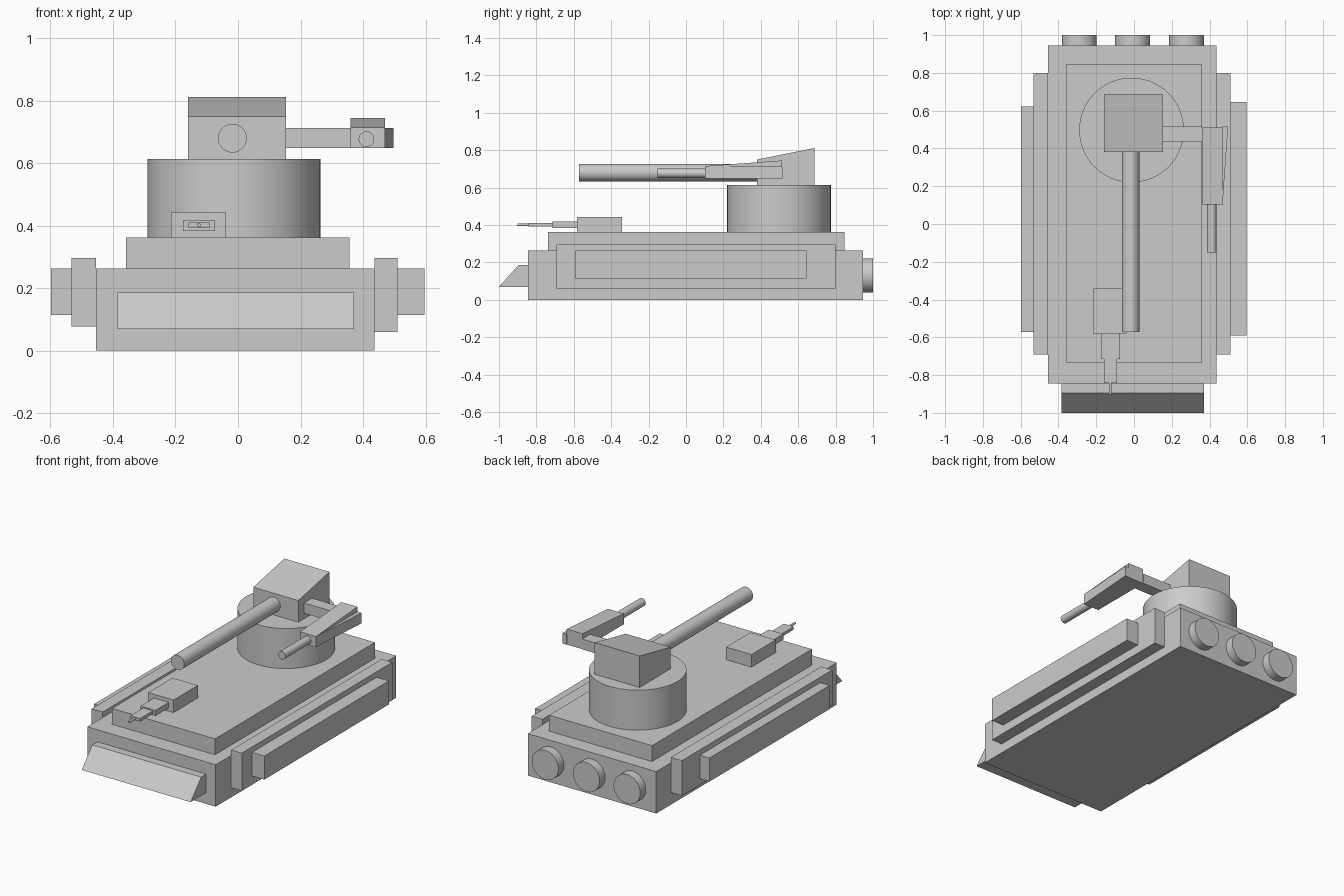
import bpy, bmesh, math
from mathutils import Matrix, Vector

cube = bpy.data.objects.get("Cube")
if cube:
    bpy.data.objects.remove(cube, do_unlink=True)

grey = bpy.data.materials.new("plain_grey")
grey.use_nodes = True
colour = (0.6, 0.6, 0.6, 1)
grey.diffuse_color = colour
grey.node_tree.nodes["Principled BSDF"].inputs["Base Color"].default_value = colour


def finish(name, bm, smooth=False):
    bmesh.ops.recalc_face_normals(bm, faces=bm.faces[:])
    mesh = bpy.data.meshes.new(name)
    bm.to_mesh(mesh)
    bm.free()
    mesh.materials.append(grey)
    obj = bpy.data.objects.new(name, mesh)
    bpy.context.collection.objects.link(obj)
    if smooth:
        bpy.ops.object.select_all(action="DESELECT")
        obj.select_set(True)
        bpy.context.view_layer.objects.active = obj
        bpy.ops.object.shade_smooth_by_angle(angle=math.radians(35))
    return obj


def box(name, x, y, z):
    """Box given by its (low, high) extent on each axis."""
    bm = bmesh.new()
    bmesh.ops.create_cube(bm, size=1)
    for v in bm.verts:
        v.co = [r[0] if c < 0 else r[1] for c, r in zip(v.co, (x, y, z))]
    return finish(name, bm)


def prism(name, profile, axis, low, high):
    """Extrude a 2D profile along x (points are y, z) or z (points are x, y)."""
    bm = bmesh.new()
    place = (lambda a, b: (low, a, b)) if axis == "x" else (lambda a, b: (a, b, low))
    face = bm.faces.new([bm.verts.new(place(a, b)) for a, b in profile])
    out = bmesh.ops.extrude_face_region(bm, geom=[face])
    d = high - low
    step = Vector((d, 0, 0)) if axis == "x" else Vector((0, 0, d))
    verts = [g for g in out["geom"] if isinstance(g, bmesh.types.BMVert)]
    bmesh.ops.translate(bm, verts=verts, vec=step)
    return finish(name, bm)


def cylinder(name, start, end, radius, sides=64):
    start, end = Vector(start), Vector(end)
    d = end - start
    turn = d.to_track_quat("Z", "Y").to_matrix().to_4x4()
    bm = bmesh.new()
    bmesh.ops.create_cone(bm, cap_ends=True, segments=sides, radius1=radius, radius2=radius,
                          depth=d.length, matrix=Matrix.Translation((start + end) / 2) @ turn)
    return finish(name, bm, smooth=True)


# Hull, deck and sloped front blade
box("hull", (-0.455, 0.437), (-0.845, 0.945), (0, 0.263))
box("deck", (-0.358, 0.357), (-0.737, 0.848), (0.263, 0.363))
prism("front_blade", [(-1, 0.07), (-0.845, 0.07), (-0.845, 0.187), (-0.895, 0.187)],
      "x", -0.385, 0.371)

# Stepped side armour
box("right_inner_armour", (-0.532, -0.455), (-0.692, 0.8), (0.077, 0.297))
box("left_inner_armour", (0.437, 0.511), (-0.692, 0.8), (0.06, 0.297))
box("right_outer_armour", (-0.598, -0.532), (-0.572, 0.622), (0.115, 0.263))
box("left_outer_armour", (0.511, 0.596), (-0.59, 0.645), (0.115, 0.263))

# Rear exhausts
for side, x in (("right", -0.29), ("middle", -0.008), ("left", 0.278)):
    cylinder(side + "_exhaust", (x, 0.945, 0.13), (x, 1, 0.13), 0.092)

# Turret, sloped head and main gun
cylinder("turret", (-0.013, 0.497, 0.363), (-0.013, 0.497, 0.614), 0.277, 96)
prism("turret_head", [(0.38, 0.614), (0.688, 0.614), (0.688, 0.812), (0.38, 0.75)],
      "x", -0.16, 0.153)
cylinder("main_barrel", (-0.018, 0.38, 0.68), (-0.018, -0.573, 0.68), 0.046)

# Side arm with its gun
box("side_arm", (0.153, 0.36), (0.436, 0.515), (0.648, 0.713))
prism("side_gun_body", [(0.102, 0.648), (0.512, 0.648), (0.512, 0.745), (0.102, 0.715)],
      "x", 0.36, 0.47)
prism("side_gun_cheek", [(0.469, 0.105), (0.498, 0.515), (0.469, 0.515)], "z", 0.648, 0.713)
cylinder("side_gun_barrel", (0.411, 0.102, 0.677), (0.411, -0.152, 0.677), 0.025, 48)

# Small stepped deck gun
box("deck_gun_base", (-0.215, -0.039), (-0.583, -0.342), (0.363, 0.442))
box("deck_gun_sleeve", (-0.176, -0.073), (-0.715, -0.583), (0.383, 0.418))
box("deck_gun_barrel", (-0.158, -0.09), (-0.842, -0.715), (0.392, 0.411))
cylinder("deck_gun_tip", (-0.125, -0.842, 0.402), (-0.125, -0.902, 0.402), 0.007, 24)
